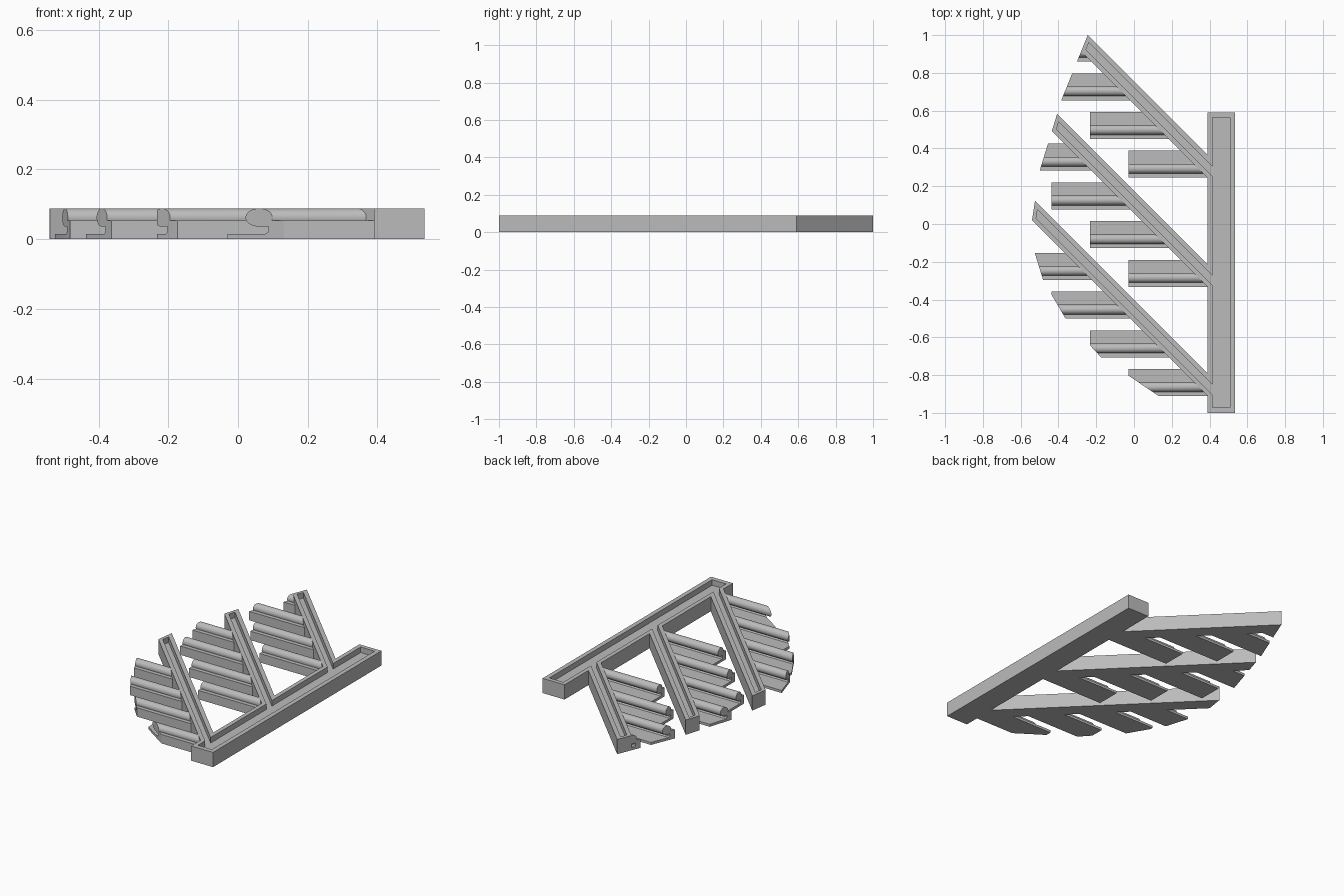
import bpy, bmesh, math
from mathutils import Vector

if "Cube" in bpy.data.objects:
    bpy.data.objects.remove(bpy.data.objects["Cube"], do_unlink=True)

grey = bpy.data.materials.new("light_grey")
grey.use_nodes = True
grey.diffuse_color = (0.5, 0.5, 0.5, 1)
grey.node_tree.nodes["Principled BSDF"].inputs["Base Color"].default_value = (0.5, 0.5, 0.5, 1)

HEIGHT, FLOOR = 0.088, 0.055
SPINE_X = 0.39
# Curved outer edge of the leaf shape, from top to bottom
OUTLINE = [(-0.245, 1.0), (-0.385, 0.655), (-0.5, 0.28), (-0.54, 0.02), (-0.525, -0.155),
           (-0.48, -0.3), (-0.36, -0.505), (-0.175, -0.705), (0.13, -0.91)]


def prism(points, vec):
    """Closed solid: a polygon swept along a vector."""
    bm = bmesh.new()
    face = bm.faces.new([bm.verts.new(p) for p in points])
    res = bmesh.ops.extrude_face_region(bm, geom=[face], use_keep_orig=True)
    verts = [g for g in res["geom"] if isinstance(g, bmesh.types.BMVert)]
    bmesh.ops.translate(bm, verts=verts, vec=vec)
    return bm


def clip(bm, co, outward):
    """Cut away everything on the outward side and cap the cut."""
    res = bmesh.ops.bisect_plane(bm, geom=bm.verts[:] + bm.edges[:] + bm.faces[:], dist=1e-5,
                                 plane_co=co, plane_no=outward, clear_outer=True)
    edges = [g for g in res["geom_cut"] if isinstance(g, bmesh.types.BMEdge)]
    if edges:
        bmesh.ops.holes_fill(bm, edges=edges, sides=0)


def clip_outline(bm, inset=0.0):
    for (ax, ay), (bx, by) in zip(OUTLINE, OUTLINE[1:]):
        out = Vector((by - ay, ax - bx, 0)).normalized()
        clip(bm, Vector((ax, ay, 0)) - out * inset, out)


def finish(name, bm, helper=False):
    bmesh.ops.recalc_face_normals(bm, faces=bm.faces[:])
    mesh = bpy.data.meshes.new(name)
    bm.to_mesh(mesh)
    bm.free()
    mesh.materials.append(grey)
    obj = bpy.data.objects.new(name, mesh)
    bpy.context.collection.objects.link(obj)
    if helper:
        obj.hide_render = True
        obj.hide_viewport = True
        obj.display_type = 'WIRE'
    return obj


def box(x0, x1, y0, y1, z0, z1):
    return prism([(x0, y0, z0), (x1, y0, z0), (x1, y1, z0), (x0, y1, z0)], (0, 0, z1 - z0))


def diagonal(low, high, x_end, z0, z1):
    """Slanted strip between the lines x + y = low and x + y = high."""
    x0 = -0.8
    return prism([(x0, low - x0, z0), (x_end, low - x_end, z0),
                  (x_end, high - x_end, z0), (x0, high - x0, z0)], (0, 0, z1 - z0))


def cut(obj, cutter):
    mod = obj.modifiers.new("channel", 'BOOLEAN')
    mod.operation = 'DIFFERENCE'
    mod.solver = 'EXACT'
    mod.object = cutter


# Spine with its long channel
spine = finish("spine", box(SPINE_X, 0.535, -1, 0.59, 0, HEIGHT))
cut(spine, finish("spine_channel_cutter", box(0.415, 0.508, -0.972, 0.565, FLOOR, 0.2), True))

# Rib cross-section: thin base, front wall and an overhanging round bead
bead = [(0.048 + 0.026 * math.cos(a), 0.062 + 0.026 * math.sin(a))
        for a in (math.radians(-90 + 290 * i / 24) for i in range(25))]
PROFILE = [(0, 0), (0.143, 0), (0.143, 0.015), (0.036, 0.015), (0.03, 0.021),
           (0.03, 0.036)] + bead + [(0, 0.053)]

for b, name in enumerate(("back", "middle", "front")):
    low = 0.635 - 0.578 * b
    # Slanted branch with a channel that opens into the spine
    bm = diagonal(low, low + 0.12, 0.8, 0, HEIGHT)
    clip(bm, (SPINE_X, 0, 0), (1, 0, 0))
    clip_outline(bm)
    branch = finish(name + "_branch", bm)
    bm = diagonal(low + 0.033, low + 0.085, 0.8, FLOOR, 0.2)
    clip(bm, (0.43, 0, 0), (1, 0, 0))
    clip_outline(bm, 0.02)
    cutter = finish(name + "_channel_cutter", bm, True)
    cut(branch, cutter)
    cut(spine, cutter)

    # Ribs stepping out along the branch
    for r in range(4):
        y = low - SPINE_X + 0.205 * r
        x0 = -0.03 - 0.203 * r
        bm = prism([(x0, y + py, pz) for py, pz in PROFILE], (0.6, 0, 0))
        clip(bm, (low + 0.008, 0, 0), (1, 1, 0))
        clip_outline(bm)
        rib = finish(f"{name}_rib_{r + 1}", bm)
        bpy.ops.object.select_all(action='DESELECT')
        rib.select_set(True)
        bpy.context.view_layer.objects.active = rib
        bpy.ops.object.shade_smooth_by_angle(angle=math.radians(30))
